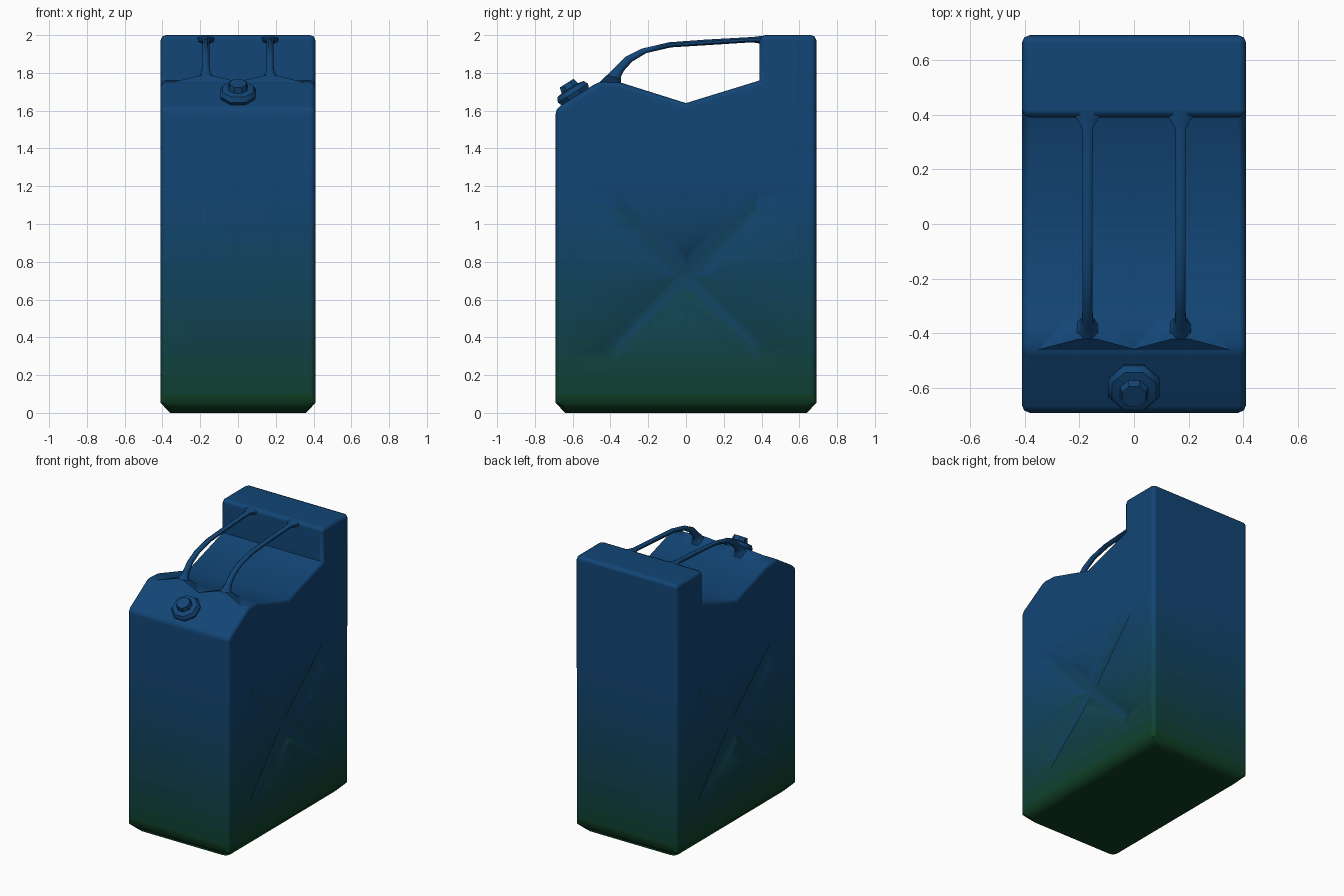
import bpy, bmesh, math
from mathutils import Vector

if "Cube" in bpy.data.objects:
    bpy.data.objects.remove(bpy.data.objects["Cube"])

BLUE, GREEN = (0.006, 0.06, 0.18), (0.005, 0.05, 0.012)
BANDS, FADE_TOP = 12, 1.2


def paint(name, t):
    mat = bpy.data.materials.new(name)
    mat.diffuse_color = (*[g + (b - g) * t for g, b in zip(GREEN, BLUE)], 1)
    mat.use_nodes = True
    mat.node_tree.nodes["Principled BSDF"].inputs["Base Color"].default_value = mat.diffuse_color
    return mat


def make_object(name, bm, mat=None):
    bmesh.ops.recalc_face_normals(bm, faces=bm.faces)
    mesh = bpy.data.meshes.new(name)
    bm.to_mesh(mesh)
    bm.free()
    ob = bpy.data.objects.new(name, mesh)
    bpy.context.collection.objects.link(ob)
    if mat:
        mesh.materials.append(mat)
    return ob


def activate(ob):
    bpy.ops.object.select_all(action='DESELECT')
    ob.select_set(True)
    bpy.context.view_layer.objects.active = ob


def smooth(ob, angle):
    activate(ob)
    bpy.ops.object.shade_smooth_by_angle(angle=math.radians(angle))


def loft(rings):
    """Skin a list of equal-length point rings and cap both ends."""
    bm = bmesh.new()
    rows = [[bm.verts.new(p) for p in ring] for ring in rings]
    n = len(rows[0])
    for a, b in zip(rows, rows[1:]):
        for i in range(n):
            bm.faces.new((a[i], a[(i + 1) % n], b[(i + 1) % n], b[i]))
    bm.faces.new(rows[0][::-1])
    bm.faces.new(rows[-1])
    return bm


blue = paint("blue_paint", 1)

# Body: side profile extruded across x
profile = [(-0.69, 0), (0.69, 0), (0.69, 2), (0.39, 2), (0.39, 1.76),
           (0, 1.64), (-0.35, 1.75), (-0.46, 1.755), (-0.69, 1.61)]
bm = loft([[(x, y, z) for y, z in profile] for x in (-0.41, 0.41)])
bmesh.ops.recalc_face_normals(bm, faces=bm.faces)
# Chamfered base, then rounded outer edges
base = [e for e in bm.edges if all(v.co.z < 0.01 for v in e.verts)]
bmesh.ops.bevel(bm, geom=base, offset=0.05, segments=1, affect='EDGES', profile=0.5)
bm.normal_update()
rim = [e for e in bm.edges if e.is_convex and e.calc_face_angle() > math.radians(31)
       and not all(v.co.z < 0.08 and abs(e.verts[0].co.z - e.verts[1].co.z) < 0.01
                   for v in e.verts)]
bmesh.ops.bevel(bm, geom=rim, offset=0.028, segments=2, affect='EDGES', profile=0.5)
# Horizontal cuts for the colour fade
for i in range(1, BANDS + 1):
    bmesh.ops.bisect_plane(bm, geom=bm.verts[:] + bm.edges[:] + bm.faces[:],
                           plane_co=(0, 0, FADE_TOP * i / BANDS), plane_no=(0, 0, 1))
body = make_object("can_body", bm)


# Pressed cross in both sides
def cross(x, reach, width, notch):
    pts = []
    for k in range(4):
        a = math.radians(45 + 90 * k)
        d, p = Vector((0, math.cos(a), math.sin(a))), Vector((0, -math.sin(a), math.cos(a)))
        b = a + math.pi / 4
        pts += [d * reach - p * width, d * reach + p * width,
                Vector((0, math.cos(b), math.sin(b))) * notch]
    return [q + Vector((x, 0, 0.72)) for q in pts]


for s in (-1, 1):
    cutter = make_object("cross_cutter", loft([cross(s * 0.425, 0.62, 0.065, 0.15),
                                               cross(s * 0.378, 0.52, 0.012, 0.05)]))
    mod = body.modifiers.new("cross", 'BOOLEAN')
    mod.operation, mod.solver, mod.object = 'DIFFERENCE', 'EXACT', cutter
    activate(body)
    bpy.ops.object.modifier_apply(modifier=mod.name)
    bpy.data.objects.remove(cutter)

# Green-to-blue fade
body.data.materials.clear()
for i in range(BANDS):
    body.data.materials.append(paint(f"fade_{i}", (i + 0.5) / BANDS))
body.data.materials.append(blue)
for f in body.data.polygons:
    f.material_index = min(BANDS, max(0, int(f.center.z / FADE_TOP * BANDS)))
smooth(body, 47)
body.modifiers.new("normals", 'WEIGHTED_NORMAL').keep_sharp = True

# Carrying handles: lower y,z / upper y,z / half width
stations = [(-0.345, 1.735, -0.45, 1.755, 0.07), (-0.345, 1.78, -0.41, 1.795, 0.03),
            (-0.33, 1.81, -0.38, 1.825, 0.02), (-0.285, 1.86, -0.32, 1.885, 0.018),
            (-0.21, 1.905, -0.235, 1.928, 0.018), (-0.08, 1.935, -0.09, 1.962, 0.018),
            (0.1, 1.946, 0.1, 1.976, 0.018), (0.35, 1.962, 0.35, 1.99, 0.02),
            (0.42, 1.95, 0.42, 1.998, 0.06)]
for side, s in (("left", -1), ("right", 1)):
    rings = []
    for y0, z0, y1, z1, w in stations:
        ring = []
        for k in range(8):
            a = math.tau * (k + 0.5) / 8
            u = 0.5 + 0.54 * math.sin(a)
            ring.append((s * 0.17 + 1.08 * w * math.cos(a),
                         y0 + (y1 - y0) * u, z0 + (z1 - z0) * u))
        rings.append(ring)
    smooth(make_object(f"handle_{side}", loft(rings), blue), 50)

    # Shallow mound under the handle foot
    bm = bmesh.new()
    for m in (-1, 1):
        for dx, y, z in ((0.2, -0.465, 1.745), (0.1, -0.34, 1.74),
                         (0.03, -0.42, 1.787), (0.03, -0.37, 1.78)):
            bm.verts.new((s * 0.17 + m * dx, y, z))
    bmesh.ops.convex_hull(bm, input=bm.verts)
    smooth(make_object(f"handle_foot_{side}", bm, blue), 40)

# Filler cap: octagonal, square to the sloping shoulder
axis = Vector((0, -0.53, 0.85)).normalized()
up = Vector((0, 0.85, 0.53)).normalized()
centre = Vector((0, -0.588, 1.676))
rings = []
for h, r in ((-0.02, 0.085), (0.02, 0.102), (0.045, 0.088), (0.05, 0.055), (0.082, 0.047)):
    rings.append([centre + axis * h + r * (Vector((math.cos(a), 0, 0)) + up * math.sin(a))
                  for a in (math.tau * (k + 0.5) / 8 for k in range(8))])
smooth(make_object("filler_cap", loft(rings), blue), 40)
